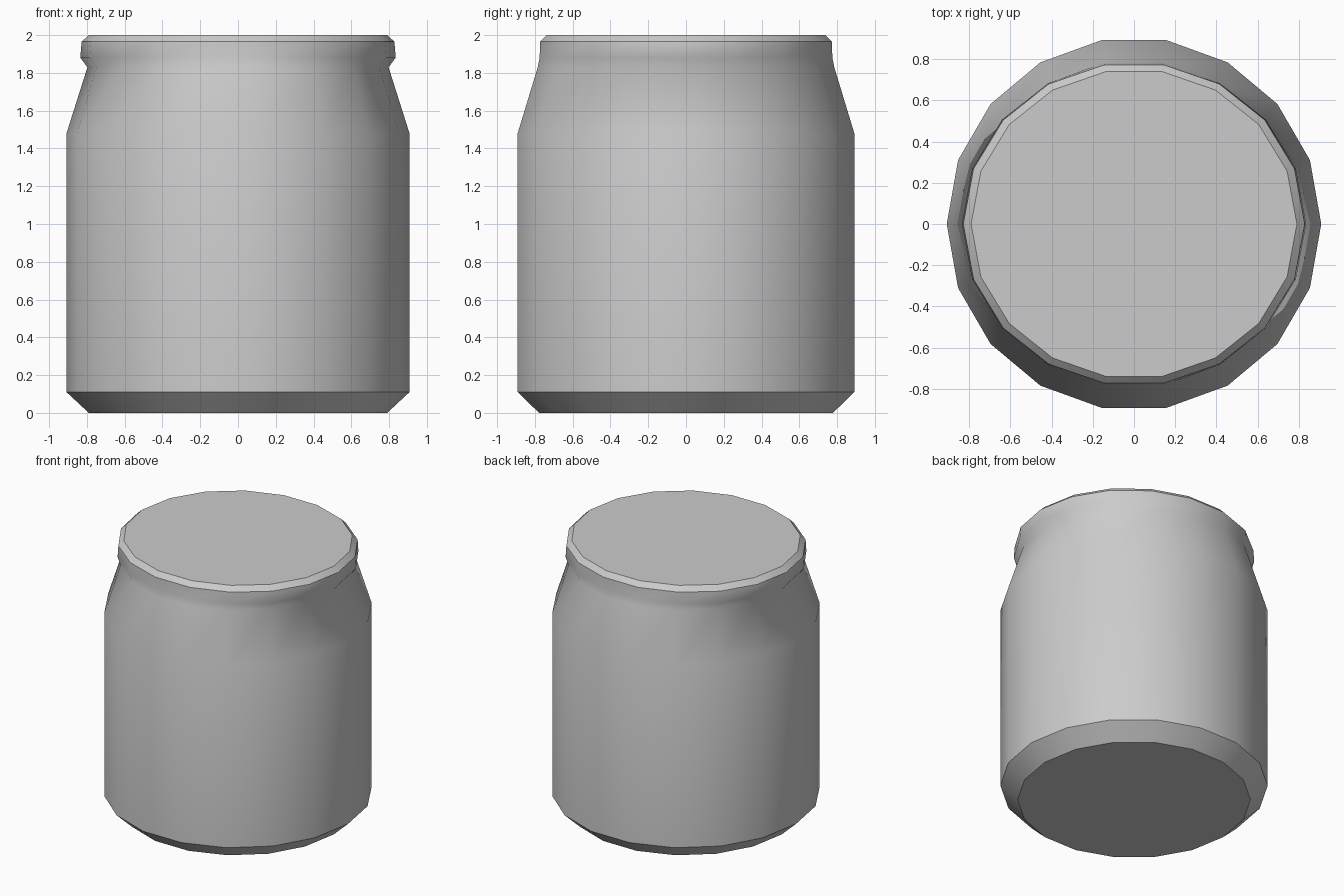
import bpy, bmesh
from math import cos, sin, tau

if "Cube" in bpy.data.objects:
    bpy.data.objects.remove(bpy.data.objects["Cube"])

SIDES = 18
# x radius, y radius, height, hard crease
PROFILE = [
    (0.79, 0.79, 0.00, True),    # base
    (0.908, 0.905, 0.11, True),  # bottom chamfer
    (0.908, 0.905, 1.48, False), # shoulder
    (0.797, 0.797, 1.83, False), # neck
    (0.835, 0.787, 1.88, False), # lip underside
    (0.828, 0.784, 1.965, True), # lip top
    (0.79, 0.750, 2.00, True),   # lid
]

bm = bmesh.new()
rings = []
for rx, ry, z, hard in PROFILE:
    rings.append([bm.verts.new((rx * cos(tau * i / SIDES), ry * sin(tau * i / SIDES), z))
                  for i in range(SIDES)])

# Walls between neighbouring rings
for lower, upper in zip(rings, rings[1:]):
    for i in range(SIDES):
        j = (i + 1) % SIDES
        bm.faces.new((lower[i], lower[j], upper[j], upper[i])).smooth = True

# Flat base and lid
bm.faces.new(rings[0][::-1])
bm.faces.new(rings[-1])

# Hard creases around the chamfers
for ring, row in zip(rings, PROFILE):
    if row[3]:
        for i in range(SIDES):
            bm.edges.get((ring[i], ring[(i + 1) % SIDES])).smooth = False

mesh = bpy.data.meshes.new("jar_body")
bm.to_mesh(mesh)
bm.free()
jar = bpy.data.objects.new("jar_body", mesh)
bpy.context.collection.objects.link(jar)
